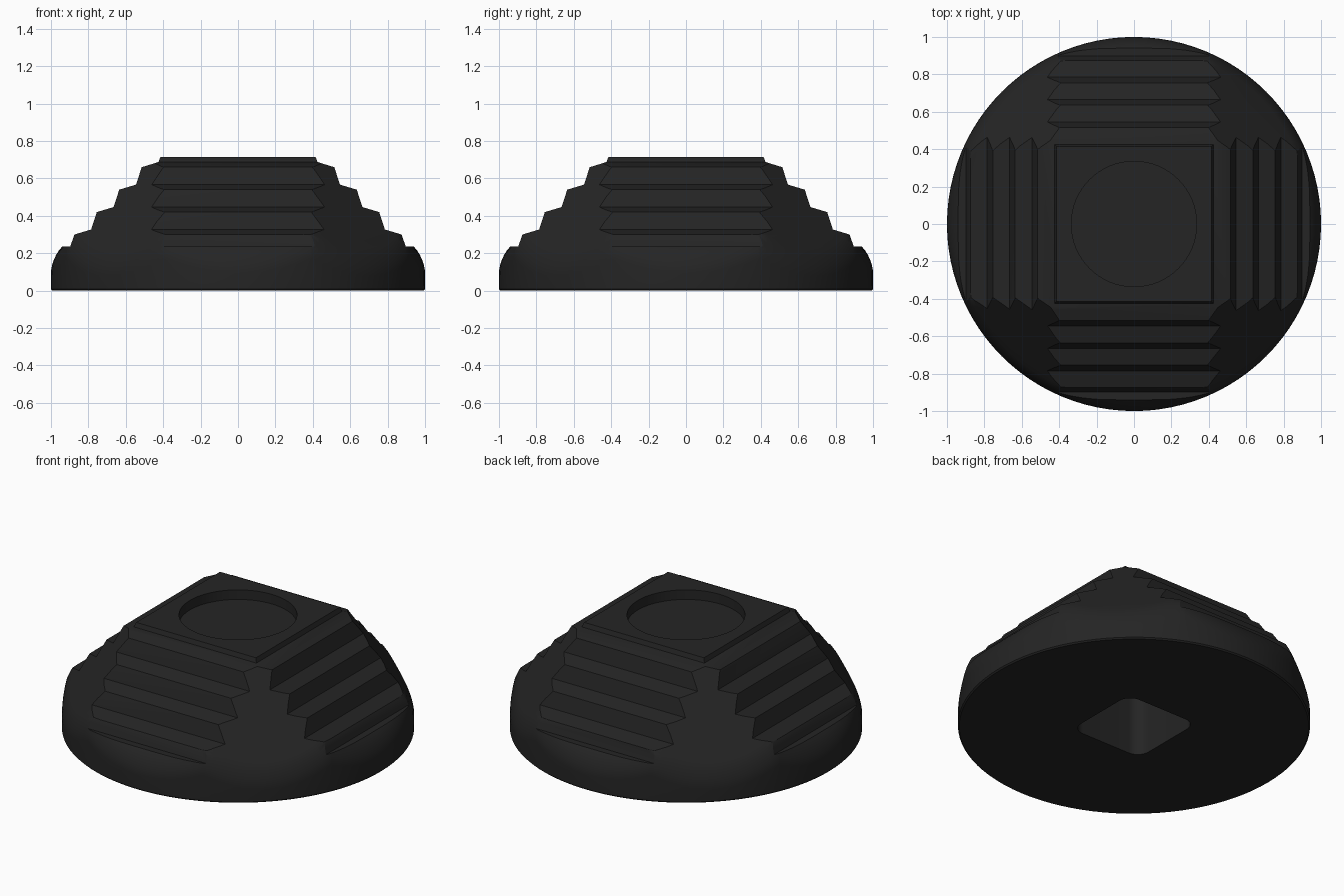
import bpy, bmesh, math
from mathutils import Vector

if "Cube" in bpy.data.objects:
    bpy.data.objects.remove(bpy.data.objects["Cube"])

black = bpy.data.materials.new("matte_black")
black.diffuse_color = (0.018, 0.018, 0.018, 1)
black.use_nodes = True
black.node_tree.nodes["Principled BSDF"].inputs["Base Color"].default_value = black.diffuse_color


def make_object(name, bm):
    bmesh.ops.recalc_face_normals(bm, faces=bm.faces[:])
    mesh = bpy.data.meshes.new(name)
    bm.to_mesh(mesh)
    bm.free()
    mesh.materials.append(black)
    ob = bpy.data.objects.new(name, mesh)
    bpy.context.collection.objects.link(ob)
    return ob


def prism(name, points, direction):
    """Closed outline swept along a direction."""
    bm = bmesh.new()
    face = bm.faces.new([bm.verts.new(p) for p in points])
    ext = bmesh.ops.extrude_face_region(bm, geom=[face])
    moved = [v for v in ext["geom"] if isinstance(v, bmesh.types.BMVert)]
    bmesh.ops.translate(bm, verts=moved, vec=direction)
    return make_object(name, bm)


def cut(target, tool, operation):
    mod = target.modifiers.new("cut", 'BOOLEAN')
    mod.object, mod.operation, mod.solver = tool, operation, 'EXACT'
    bpy.context.view_layer.objects.active = target
    bpy.ops.object.modifier_apply(modifier=mod.name)
    bpy.data.objects.remove(tool)


# Round body faceted by eight sloping planes
bm = bmesh.new()
bmesh.ops.create_cone(bm, cap_ends=True, segments=96, radius1=1, radius2=1, depth=1)
bmesh.ops.translate(bm, verts=bm.verts[:], vec=(0, 0, 0.5))
for sx in (-1, 0, 1):
    for sy in (-1, 0, 1):
        if not (sx or sy):
            continue
        apex = 1.575 if sx and sy else 1.175
        res = bmesh.ops.bisect_plane(bm, geom=bm.verts[:] + bm.edges[:] + bm.faces[:],
                                     dist=1e-5, plane_co=(0, 0, apex),
                                     plane_no=Vector((sx, sy, 1)).normalized(),
                                     clear_outer=True)
        rim = [e for e in res["geom_cut"] if isinstance(e, bmesh.types.BMEdge) and e.is_boundary]
        if rim:
            bmesh.ops.holes_fill(bm, edges=rim, sides=0)
bmesh.ops.recalc_face_normals(bm, faces=bm.faces[:])


def on_wall(v):
    return v.co.xy.length > 0.99


# Rounded shoulder and small foot chamfer
shoulder = [e for e in bm.edges if all(on_wall(v) and v.co.z > 0.1 for v in e.verts)]
bmesh.ops.bevel(bm, geom=shoulder, offset=0.08, offset_type='OFFSET', segments=6,
                profile=0.5, affect='EDGES', clamp_overlap=False)
foot = [e for e in bm.edges if all(v.co.z < 1e-4 for v in e.verts)]
bmesh.ops.bevel(bm, geom=foot, offset=0.008, offset_type='OFFSET', segments=1,
                profile=0.5, affect='EDGES', clamp_overlap=False)
body = make_object("stepped_knob", bm)

# Grip steps on all four sides
half = [(0.415, 0.715), (0.425, 0.688), (0.515, 0.66)]
for i in range(3):
    half += [(0.545 + 0.12 * i, 0.567 - 0.12 * i), (0.635 + 0.12 * i, 0.54 - 0.12 * i)]
half[-1:] = [(0.875, 0.30), (0.897, 0.235), (1.2, 0.235), (1.2, -0.5)]
outline = half + [(-x, z) for x, z in reversed(half)]
cut(body, prism("steps_x", [(x, -1.5, z) for x, z in outline], (0, 3, 0)), 'INTERSECT')
cut(body, prism("steps_y", [(-1.5, y, z) for y, z in outline], (3, 0, 0)), 'INTERSECT')

# Round recess in the top
circle = [(0.335 * math.cos(math.tau * i / 64), 0.335 * math.sin(math.tau * i / 64), 0.655)
          for i in range(64)]
cut(body, prism("recess", circle, (0, 0, 0.3)), 'DIFFERENCE')

# Square socket with rounded corners underneath
socket = []
for k in range(4):
    mid = math.radians(45 + 90 * k)
    cx, cy = 0.17 * math.sqrt(2) * math.cos(mid), 0.17 * math.sqrt(2) * math.sin(mid)
    for j in range(9):
        a = math.radians(90 * k + 90 * j / 8)
        socket.append((cx + 0.08 * math.cos(a), cy + 0.08 * math.sin(a), -0.2))
cut(body, prism("socket", socket, (0, 0, 0.7)), 'DIFFERENCE')

# Smooth the round parts, keep the steps crisp
bpy.ops.object.select_all(action='DESELECT')
body.select_set(True)
bpy.context.view_layer.objects.active = body
bpy.ops.object.shade_smooth_by_angle(angle=math.radians(25))
